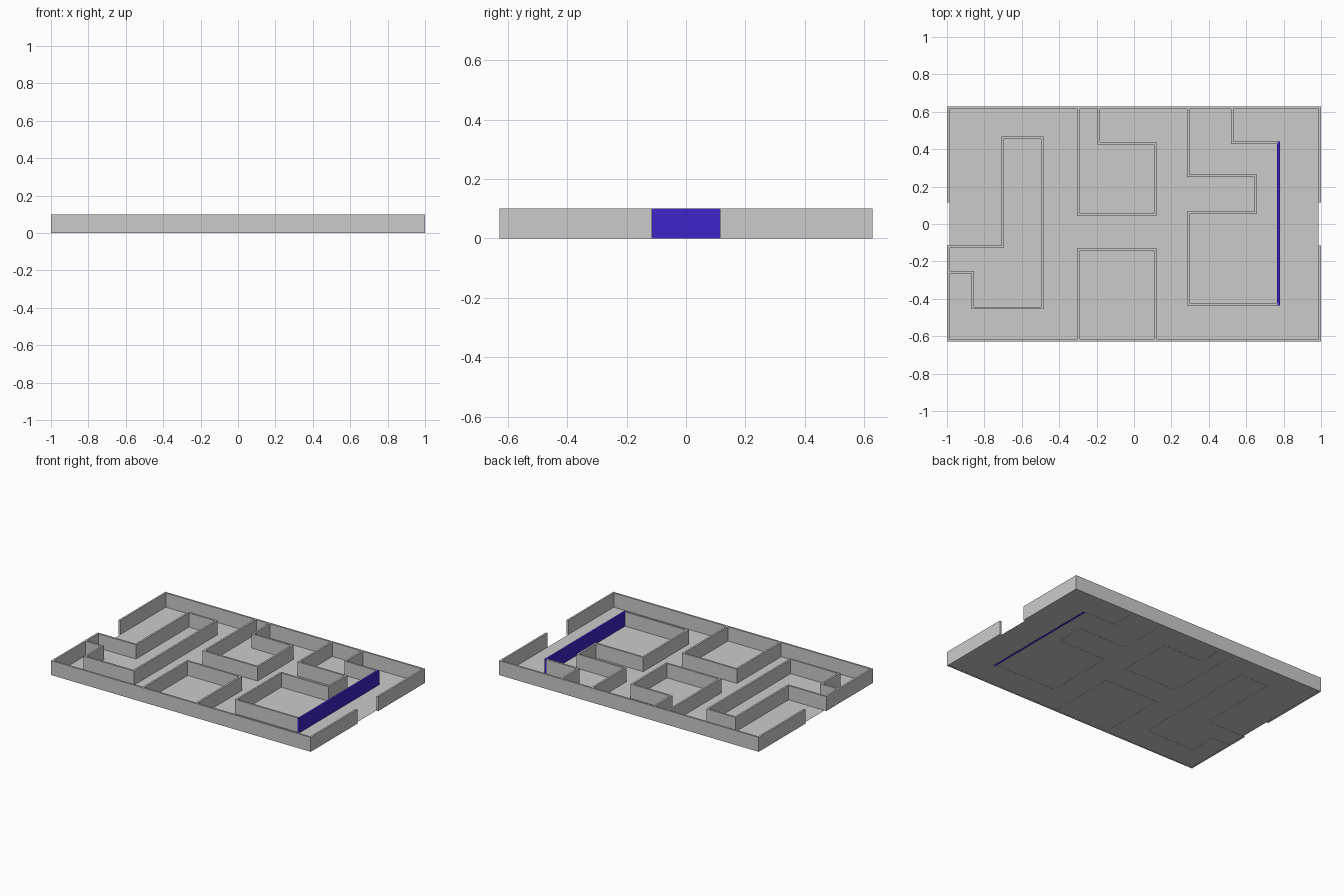
import bpy
import bmesh
from mathutils import Vector

if "Cube" in bpy.data.objects:
    bpy.data.objects.remove(bpy.data.objects["Cube"])

HEIGHT = 0.1
THICK = 0.013
X, Y = 1.0, 0.628
GAP = 0.115
IN = THICK / 2


def finish(name, bm):
    bmesh.ops.recalc_face_normals(bm, faces=bm.faces)
    mesh = bpy.data.meshes.new(name)
    bm.to_mesh(mesh)
    bm.free()
    obj = bpy.data.objects.new(name, mesh)
    bpy.context.collection.objects.link(obj)
    return obj


def wall(name, path, thick=THICK):
    """Upright wall of even thickness with mitred corners along a centre line."""
    pts = [Vector(p) for p in path]
    dirs = [(b - a).normalized() for a, b in zip(pts, pts[1:])]
    normals = [Vector((-d.y, d.x)) for d in dirs]
    bm = bmesh.new()
    rings = []
    for i, p in enumerate(pts):
        before, after = normals[max(i - 1, 0)], normals[min(i, len(normals) - 1)]
        offset = (before + after) / (1 + before.dot(after)) * thick / 2
        rings.append([bm.verts.new((*(p + s * offset), z))
                      for s, z in ((1, 0), (-1, 0), (-1, HEIGHT), (1, HEIGHT))])
    for a, b in zip(rings, rings[1:]):
        for k in range(4):
            n = (k + 1) % 4
            bm.faces.new((a[k], a[n], b[n], b[k]))
    bm.faces.new(rings[0])
    bm.faces.new(rings[-1])
    return finish(name, bm)


# Floor sheet, just inside the outer walls
bm = bmesh.new()
bm.faces.new([bm.verts.new((sx * (X - THICK), sy * (Y - THICK), 0.001))
              for sx, sy in ((-1, -1), (1, -1), (1, 1), (-1, 1))])
finish("floor", bm)

# Outer walls, leaving an entrance at each end
for name, s in (("outer_wall_back", 1), ("outer_wall_front", -1)):
    wall(name, [(-X + IN, s * GAP), (-X + IN, s * (Y - IN)),
                (X - IN, s * (Y - IN)), (X - IN, s * GAP)])

# Inner walls, ending against the inside of the outer walls
EX, EY = X - THICK, Y - THICK
wall("left_winding_wall", [(-EX, -0.121), (-0.703, -0.121), (-0.703, 0.461),
                           (-0.49, 0.461), (-0.49, -0.449), (-0.863, -0.449),
                           (-0.863, -0.259), (-EX, -0.259)])
wall("back_room_wall", [(-0.296, EY), (-0.296, 0.05), (0.114, 0.05),
                        (0.114, 0.432), (-0.189, 0.432), (-0.189, EY)])
wall("front_room_wall", [(-0.296, -EY), (-0.296, -0.134),
                         (0.114, -0.134), (0.114, -EY)])
wall("right_winding_wall", [(0.289, EY), (0.289, 0.258), (0.651, 0.258),
                            (0.651, 0.061), (0.289, 0.061), (0.289, -0.43),
                            (0.766, -0.43)])
wall("right_corner_wall", [(0.525, EY), (0.525, 0.435), (0.766, 0.435)])

# Blue feature wall facing the right entrance
blue = bpy.data.materials.new("blue")
blue.diffuse_color = (0.045, 0.018, 0.58, 1)
blue.use_nodes = True
blue.node_tree.nodes["Principled BSDF"].inputs["Base Color"].default_value = blue.diffuse_color
feature = wall("feature_wall", [(0.773, -0.437), (0.773, 0.442)], 0.015)
feature.data.materials.append(blue)
